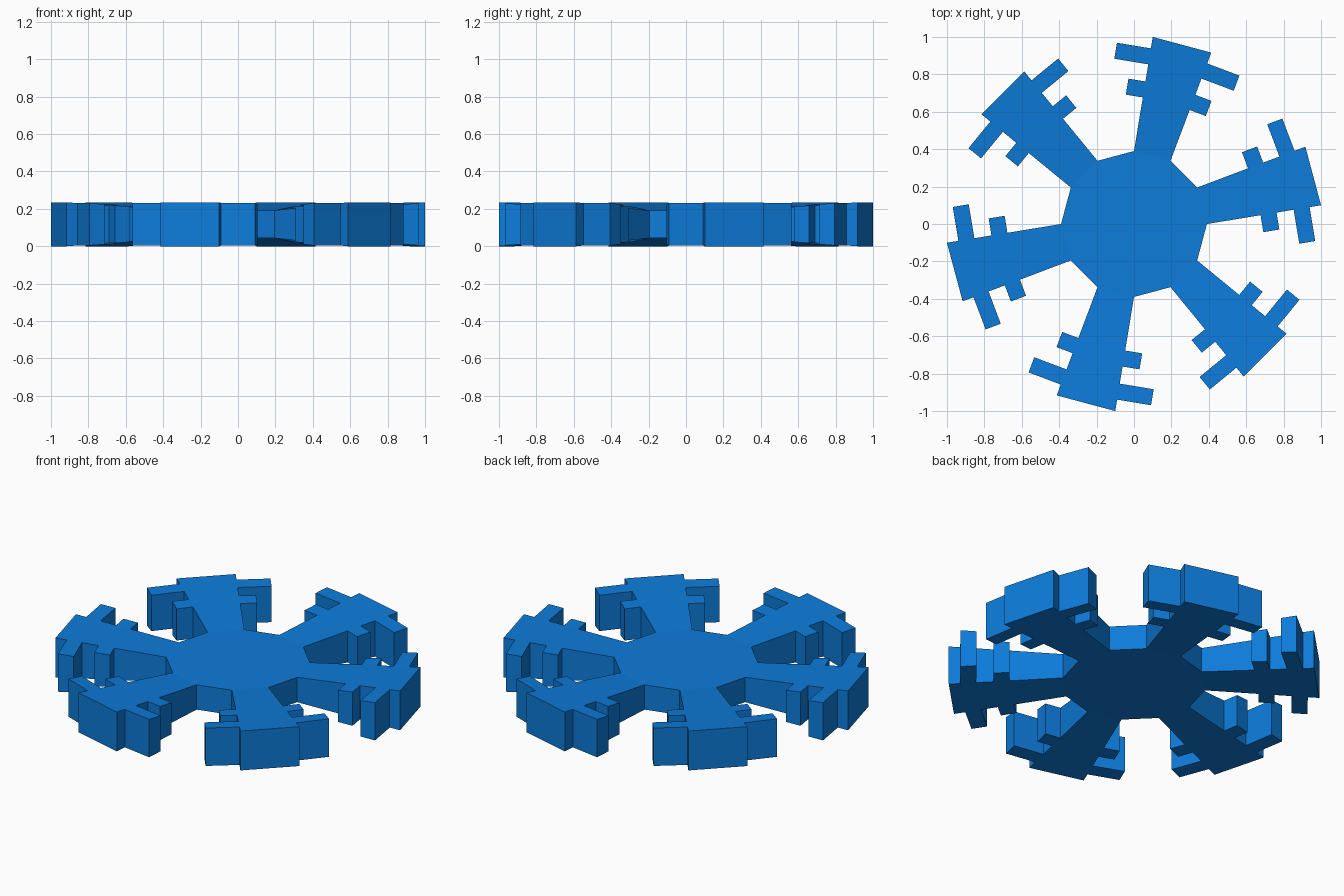
import bpy, bmesh, math
from mathutils import Vector

if "Cube" in bpy.data.objects:
    bpy.data.objects.remove(bpy.data.objects["Cube"])

HUB_R, HUB_H = 0.39, 0.074            # hub radius and half thickness
TIP_R, TIP_W, TIP_H = 0.992, 0.162, 0.1175   # arm tip distance, half width, half thickness
STATIONS = [0.47, 0.61, 0.76, 0.90, 1.0]     # cuts along each arm
TEETH = {1: 0.092, 3: 0.184}          # segment index -> tooth length

bm = bmesh.new()


def extrude(face):
    new = bmesh.ops.extrude_discrete_faces(bm, faces=[face])["faces"][0]
    return new


def side_walls(face):
    """The two upright walls just made behind an extruded end face."""
    walls = []
    for e in face.edges:
        for f in e.link_faces:
            if f is not face:
                f.normal_update()
                if abs(f.normal.z) < 0.5:
                    walls.append(f)
    return walls


# Twelve-sided hub
bmesh.ops.create_cone(bm, cap_ends=True, segments=12, radius1=HUB_R,
                      radius2=HUB_R, depth=2 * HUB_H)
bm.normal_update()

# Alternate hub sides become arms
roots = []
for f in bm.faces:
    if abs(f.normal.z) < 0.5:
        ang = math.degrees(math.atan2(f.normal.y, f.normal.x)) % 60
        if abs(ang - 15) < 1:
            roots.append(f)

tooth_faces = []
for face in roots:
    out = face.normal.copy()
    side = Vector((-out.y, out.x, 0))
    root_r = HUB_R * math.cos(math.pi / 12)
    root_w = HUB_R * math.sin(math.pi / 12)
    # Flared arm, widening and thickening towards the tip
    for i, t in enumerate(STATIONS):
        face = extrude(face)
        r = root_r + (TIP_R - root_r) * t
        w = root_w + (TIP_W - root_w) * t
        h = HUB_H + (TIP_H - HUB_H) * t
        for v in face.verts:
            sw = math.copysign(w, v.co.dot(side))
            v.co = out * r + side * sw + Vector((0, 0, math.copysign(h, v.co.z)))
        if i in TEETH:
            tooth_faces += [(f, TEETH[i]) for f in side_walls(face)]

# Teeth grown square off the arm sides
for f, length in tooth_faces:
    n = f.normal.copy()
    tip = extrude(f)
    for v in tip.verts:
        v.co += n * length

bmesh.ops.translate(bm, verts=bm.verts, vec=(0, 0, TIP_H))
bmesh.ops.recalc_face_normals(bm, faces=bm.faces)

mesh = bpy.data.meshes.new("toothed_wheel")
bm.to_mesh(mesh)
bm.free()
wheel = bpy.data.objects.new("toothed_wheel", mesh)
bpy.context.collection.objects.link(wheel)

mat = bpy.data.materials.new("blue")
mat.diffuse_color = (0.004, 0.2, 0.7, 1)
mat.use_nodes = True
mat.node_tree.nodes["Principled BSDF"].inputs["Base Color"].default_value = mat.diffuse_color
mesh.materials.append(mat)
